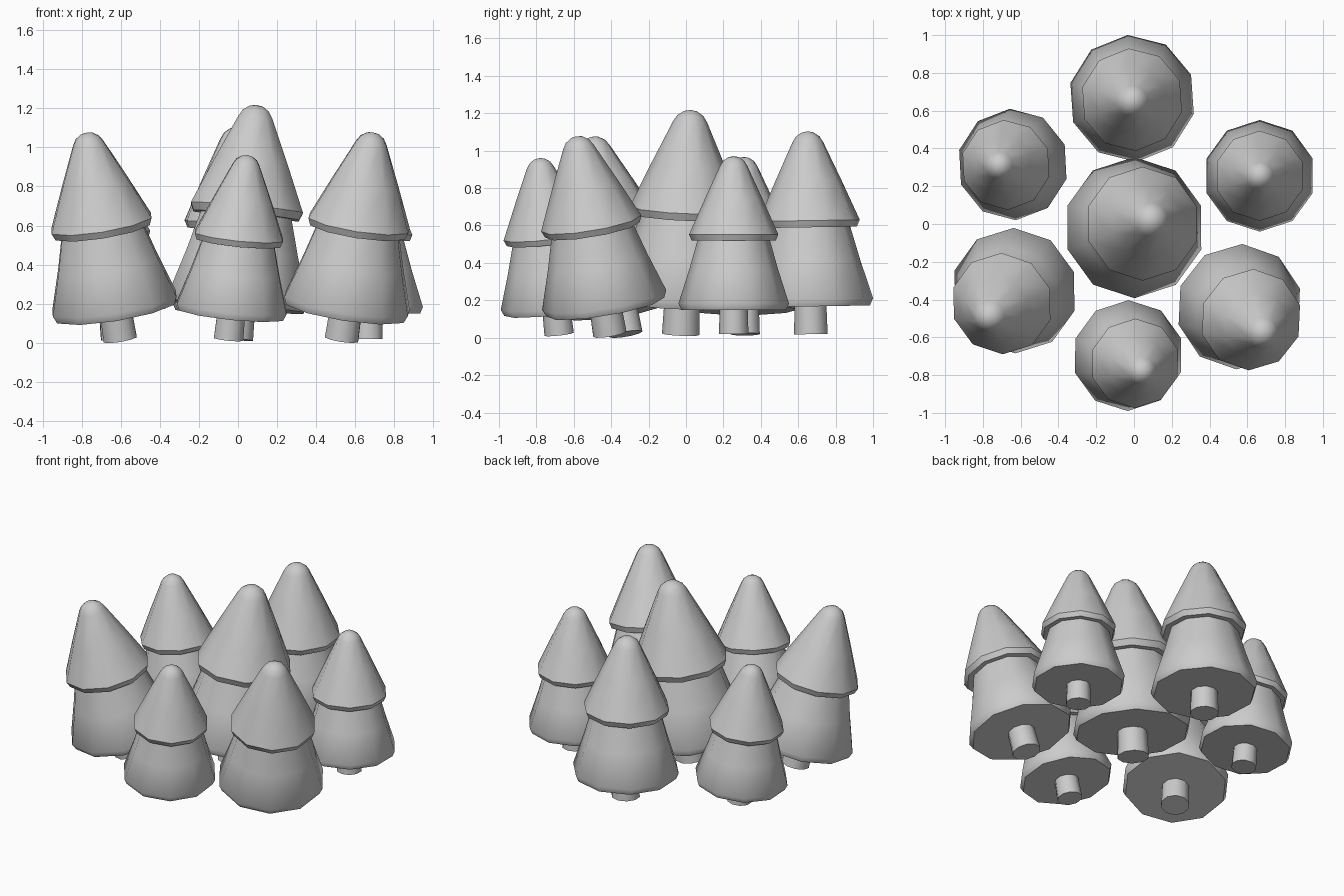
import bpy, bmesh, math
from mathutils import Vector, Matrix

if "Cube" in bpy.data.objects:
    bpy.data.objects.remove(bpy.data.objects["Cube"])

SIDES = 10
# profiles (radius, height) of a full-size tree, pivot at trunk bottom
TRUNK = [(0, 0), (0.1, 0), (0.093, 0.25), (0, 0.25)]
LOWER = [(0, 0.165), (0.355, 0.165), (0.374, 0.208), (0.30, 0.44), (0.238, 0.66), (0.21, 0.75), (0, 0.75)]
UPPER = [(0, 0.635), (0.285, 0.635), (0.302, 0.675), (0.198, 0.91), (0.092, 1.14),
         (0.07, 1.175), (0.036, 1.198), (0, 1.205)]


def lathe(name, profile, matrix):
    """Spin a profile into a ten-sided solid."""
    bm = bmesh.new()
    rings = []
    for r, z in profile:
        if r == 0:
            rings.append([bm.verts.new((0, 0, z))] * SIDES)
        else:
            rings.append([bm.verts.new((r * math.cos(a), r * math.sin(a), z))
                          for a in (math.pi / 2 + i * math.tau / SIDES for i in range(SIDES))])
    for lo, hi in zip(rings, rings[1:]):
        for i in range(SIDES):
            j = (i + 1) % SIDES
            bm.faces.new(list(dict.fromkeys((lo[i], lo[j], hi[j], hi[i]))))
    bm.normal_update()
    mesh = bpy.data.meshes.new(name)
    bm.to_mesh(mesh)
    bm.free()
    obj = bpy.data.objects.new(name, mesh)
    bpy.context.collection.objects.link(obj)
    obj.matrix_world = matrix
    bpy.ops.object.select_all(action='DESELECT')
    obj.select_set(True)
    bpy.context.view_layer.objects.active = obj
    bpy.ops.object.shade_smooth_by_angle(angle=math.radians(40))


def tree(name, x, y, dx, dy, s, spin=0):
    """Tree with lower skirt centred at x, y and tip offset by dx, dy."""
    tilt = Vector((dx, dy, 0)) / (1.015 * s)
    axis = Vector((tilt.x, tilt.y, math.sqrt(1 - tilt.length_squared)))
    pivot = Vector((x, y, 0)) - tilt * 0.19 * s
    pivot.z = 0.019
    m = (Matrix.Translation(pivot)
         @ Vector((0, 0, 1)).rotation_difference(axis).to_matrix().to_4x4()
         @ Matrix.Rotation(math.radians(spin), 4, 'Z') @ Matrix.Scale(s, 4))
    lathe(name + "_trunk", TRUNK, m)
    lathe(name + "_lower_branches", LOWER, m)
    lathe(name + "_upper_branches", UPPER, m)


# ring of six trees around the tallest one
tree("centre_tree", 0.0, -0.02, 0.095, 0.045, 1.0)
tree("back_tree", -0.01, 0.665, 0.0, -0.015, 0.9, 4)
tree("back_right_tree", 0.665, 0.255, 0.0, 0.0, 0.79)
tree("back_left_tree", -0.64, 0.315, -0.08, -0.005, 0.79, 3)
tree("front_left_tree", -0.63, -0.35, -0.145, -0.15, 0.9)
tree("front_right_tree", 0.555, -0.435, 0.135, -0.15, 0.9, -2)
tree("front_tree", -0.033, -0.695, 0.08, -0.09, 0.79)
